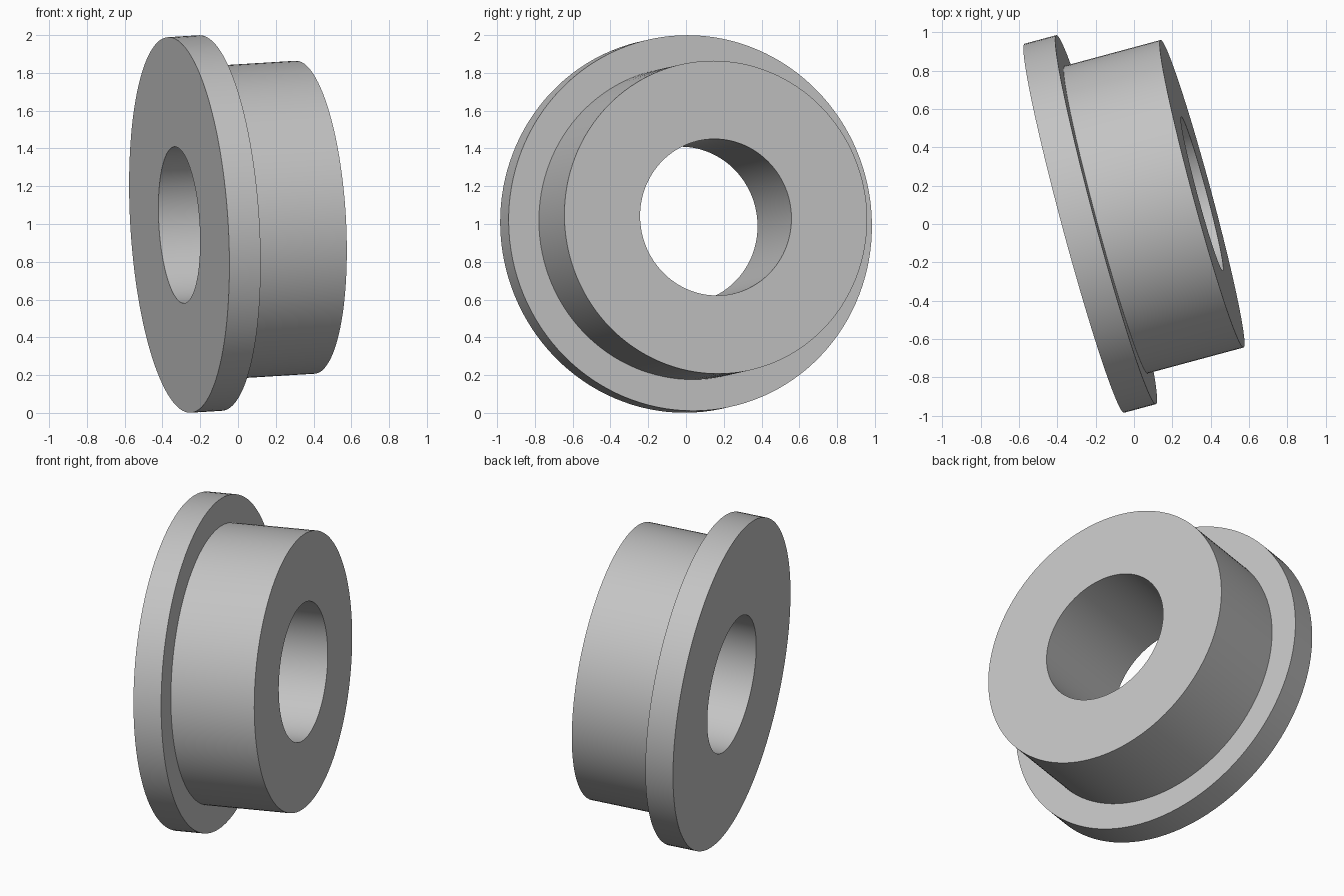
import bpy
import bmesh
from math import tau
from mathutils import Vector

cube = bpy.data.objects.get("Cube")
if cube:
    bpy.data.objects.remove(cube, do_unlink=True)

# Plain grey material
grey = bpy.data.materials.new("light_grey")
grey.use_nodes = True
colour = (0.55, 0.55, 0.55, 1)
grey.diffuse_color = colour
grey.node_tree.nodes["Principled BSDF"].inputs["Base Color"].default_value = colour

# Bushing dimensions
FLANGE_R, HUB_R, BORE_R = 0.996, 0.83, 0.415
FLANGE_T, LENGTH = 0.172, 0.691
SEGMENTS = 128

# Stepped cross-section (radius, height along the axis), closed around the bore
profile = [
    (BORE_R, 0), (FLANGE_R, 0), (FLANGE_R, FLANGE_T),
    (HUB_R, FLANGE_T), (HUB_R, LENGTH), (BORE_R, LENGTH),
]

# Revolve the section about its axis
bm = bmesh.new()
verts = [bm.verts.new((r, 0, h)) for r, h in profile]
edges = [bm.edges.new((v, verts[(i + 1) % len(verts)])) for i, v in enumerate(verts)]
bmesh.ops.spin(bm, geom=verts + edges, cent=(0, 0, 0), axis=(0, 0, 1),
               angle=tau, steps=SEGMENTS, use_duplicate=False)
bmesh.ops.remove_doubles(bm, verts=bm.verts, dist=0.0001)
bmesh.ops.recalc_face_normals(bm, faces=bm.faces)
mesh = bpy.data.meshes.new("flanged_bushing")
bm.to_mesh(mesh)
bm.free()
mesh.materials.append(grey)

# Tilt the axis and place the flange face
bushing = bpy.data.objects.new("flanged_bushing", mesh)
bpy.context.collection.objects.link(bushing)
axis = Vector((0.964, 0.26, 0.059))
bushing.rotation_euler = axis.to_track_quat("Z", "Y").to_euler()
bushing.location = (-0.311, -0.022, 0.995)

# Smooth walls with crisp rims
bpy.ops.object.select_all(action="DESELECT")
bushing.select_set(True)
bpy.context.view_layer.objects.active = bushing
bpy.ops.object.shade_smooth_by_angle(angle=0.5)
